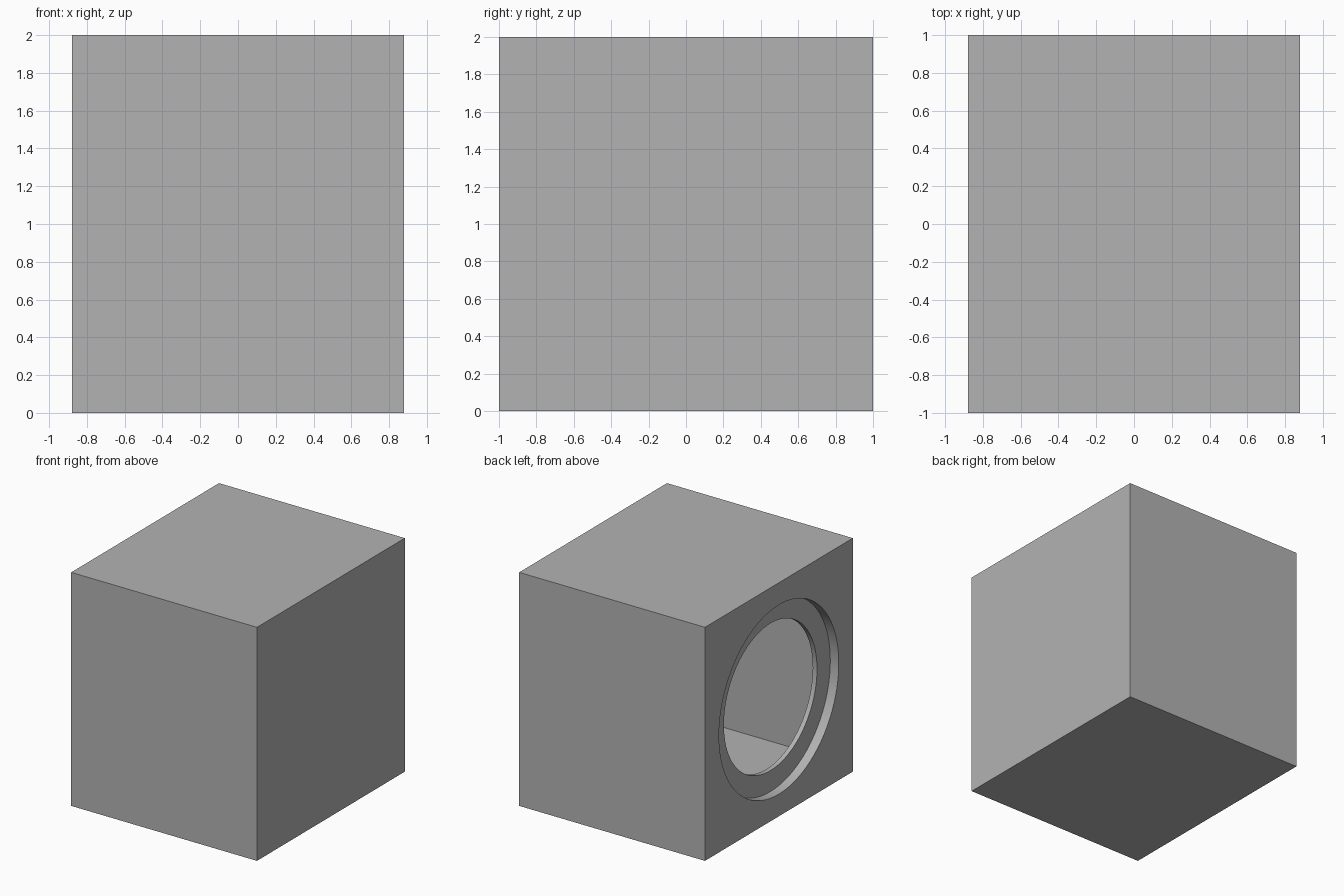
import bpy
import math

if "Cube" in bpy.data.objects:
    bpy.data.objects.remove(bpy.data.objects["Cube"], do_unlink=True)

WIDTH, SIDE, WALL = 1.76, 2.0, 0.12
OPENING_X = -WIDTH / 2          # the side that carries the round opening
RECESS_DEPTH, RECESS_RADIUS, HOLE_RADIUS = 0.08, 0.81, 0.63

grey = bpy.data.materials.new("plain grey")
grey.use_nodes = True
colour = (0.45, 0.45, 0.45, 1.0)
grey.diffuse_color = colour
grey.node_tree.nodes["Principled BSDF"].inputs["Base Color"].default_value = colour


def add_box(name, size):
    bpy.ops.mesh.primitive_cube_add(size=1, location=(0, 0, SIDE / 2))
    box = bpy.context.object
    box.name = name
    box.scale = size
    bpy.ops.object.transform_apply(location=False, rotation=False, scale=True)
    box.data.materials.append(grey)
    return box


def add_disc_cutter(name, radius, depth):
    """Cylinder along x, reaching the given depth into the opening side."""
    bpy.ops.mesh.primitive_cylinder_add(
        vertices=96, radius=radius, depth=2 * depth,
        location=(OPENING_X, 0, SIDE / 2), rotation=(0, math.pi / 2, 0))
    cutter = bpy.context.object
    cutter.name = name
    cutter.data.materials.append(grey)
    return cutter


def cut(target, cutter):
    cutter.hide_render = True
    mod = target.modifiers.new(cutter.name, "BOOLEAN")
    mod.operation = "DIFFERENCE"
    mod.solver = "EXACT"
    mod.object = cutter
    bpy.context.view_layer.objects.active = target
    bpy.ops.object.modifier_apply(modifier=mod.name)
    bpy.data.objects.remove(cutter, do_unlink=True)


# Hollow box with walls of even thickness
housing = add_box("housing", (WIDTH, SIDE, SIDE))
cut(housing, add_box("cavity", (WIDTH - 2 * WALL, SIDE - 2 * WALL, SIDE - 2 * WALL)))

# Stepped round opening: shallow seat, then a hole through the wall
cut(housing, add_disc_cutter("seat_recess", RECESS_RADIUS, RECESS_DEPTH))
cut(housing, add_disc_cutter("through_hole", HOLE_RADIUS, 2 * WALL))

# Smooth round walls, sharp corners
bpy.ops.object.select_all(action="DESELECT")
housing.select_set(True)
bpy.context.view_layer.objects.active = housing
bpy.ops.object.shade_smooth_by_angle(angle=math.radians(30))
